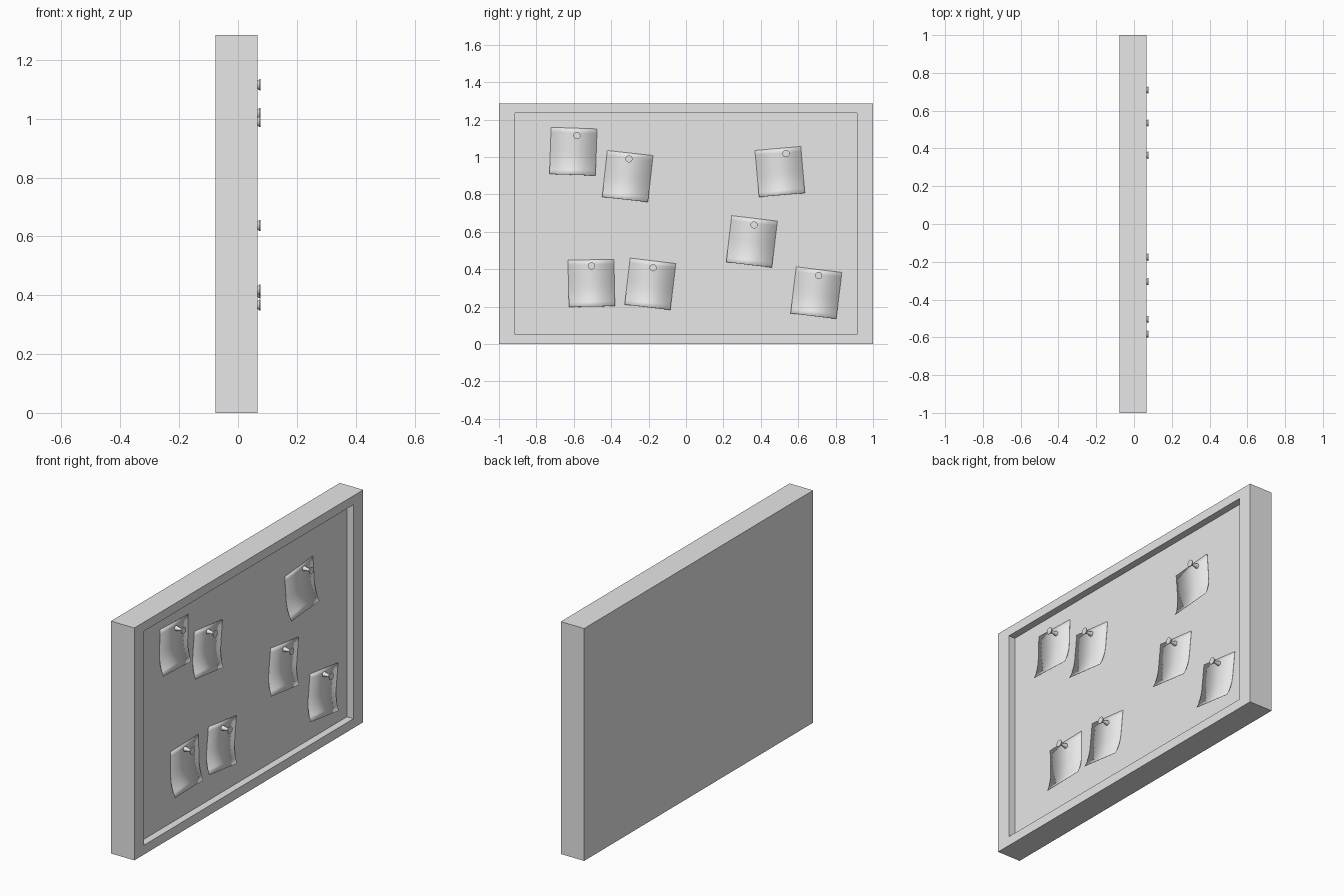
import bpy
import bmesh
from math import cos, sin, tau, radians
from mathutils import Matrix, Vector

cube = bpy.data.objects.get("Cube")
if cube:
    bpy.data.objects.remove(cube, do_unlink=True)

GREY = (0.8, 0.8, 0.8, 1)
mat = bpy.data.materials.new("light grey")
mat.use_nodes = True
mat.diffuse_color = GREY
mat.node_tree.nodes["Principled BSDF"].inputs["Base Color"].default_value = GREY

BACK, RIM, FLOOR = -0.077, 0.066, 0.026
HEIGHT = 1.285


def finish(bm, name, smooth=False):
    bmesh.ops.recalc_face_normals(bm, faces=bm.faces)
    mesh = bpy.data.meshes.new(name)
    bm.to_mesh(mesh)
    bm.free()
    mesh.materials.append(mat)
    obj = bpy.data.objects.new(name, mesh)
    bpy.context.collection.objects.link(obj)
    if smooth:
        bpy.ops.object.select_all(action="DESELECT")
        obj.select_set(True)
        bpy.context.view_layer.objects.active = obj
        bpy.ops.object.shade_smooth_by_angle(angle=radians(35))
    return obj


def bridge(bm, a, b, closed=True):
    for i in range(len(a) if closed else len(a) - 1):
        j = (i + 1) % len(a)
        bm.faces.new((a[i], a[j], b[j], b[i]))


# Board: rectangular loops from the back, around the rim and into the recess
def board():
    bm = bmesh.new()
    loops = []
    for x, half, low, high in ((BACK, 1, 0, HEIGHT), (RIM, 1, 0, HEIGHT),
                               (RIM, 0.915, 0.052, 1.235), (FLOOR, 0.915, 0.052, 1.235)):
        corners = ((-half, low), (half, low), (half, high), (-half, high))
        loops.append([bm.verts.new((x, y, z)) for y, z in corners])
    for a, b in zip(loops, loops[1:]):
        bridge(bm, a, b)
    bm.faces.new(loops[0])
    bm.faces.new(loops[-1])
    finish(bm, "framed_board")


# Paper note: sheet lying on the board, lower edge curling outward
def note(index, y, z, angle):
    bm = bmesh.new()
    turn = Matrix.Rotation(radians(angle), 4, "X")
    rows = []
    steps = 10
    for k in range(steps + 1):
        up = 0.25 * k / steps
        out = 0.002 + 0.025 * max(0, 1 - up / 0.12) ** 2.2
        rows.append([bm.verts.new(Vector((FLOOR + out, y, z)) + turn @ Vector((0, s * 0.123, up)))
                     for s in (-1, 1)])
    for a, b in zip(rows, rows[1:]):
        bridge(bm, a, b, closed=False)
    sheet = finish(bm, f"paper_note_{index}", smooth=True)
    thick = sheet.modifiers.new("thickness", "SOLIDIFY")
    thick.thickness = 0.001
    thick.offset = 0


# Push pin: lathed collar, narrow waist and flared head
PIN = ((0.027, 0.013), (0.032, 0.013), (0.052, 0.008), (0.064, 0.009),
       (0.067, 0.014), (0.073, 0.019), (0.076, 0.019))


def push_pin(index, y, z):
    bm = bmesh.new()
    rings = [[bm.verts.new((x, y + r * cos(tau * i / 20), z + r * sin(tau * i / 20)))
              for i in range(20)] for x, r in PIN]
    for a, b in zip(rings, rings[1:]):
        bridge(bm, a, b)
    bm.faces.new(rings[0])
    bm.faces.new(rings[-1])
    finish(bm, f"push_pin_{index}", smooth=True)


# Lower-edge centre of each note, its tilt, and its pin position
NOTES = (
    (-0.607, 0.905, -2, -0.583, 1.115),
    (-0.326, 0.773, -6.3, -0.305, 0.990),
    (0.513, 0.797, 5, 0.535, 1.018),
    (0.337, 0.424, -6.8, 0.364, 0.637),
    (-0.503, 0.201, 1.2, -0.505, 0.418),
    (-0.206, 0.197, -6.8, -0.176, 0.408),
    (0.681, 0.150, -7, 0.709, 0.367),
)

board()
for n, (y, z, angle, pin_y, pin_z) in enumerate(NOTES, 1):
    note(n, y, z, angle)
    push_pin(n, pin_y, pin_z)
